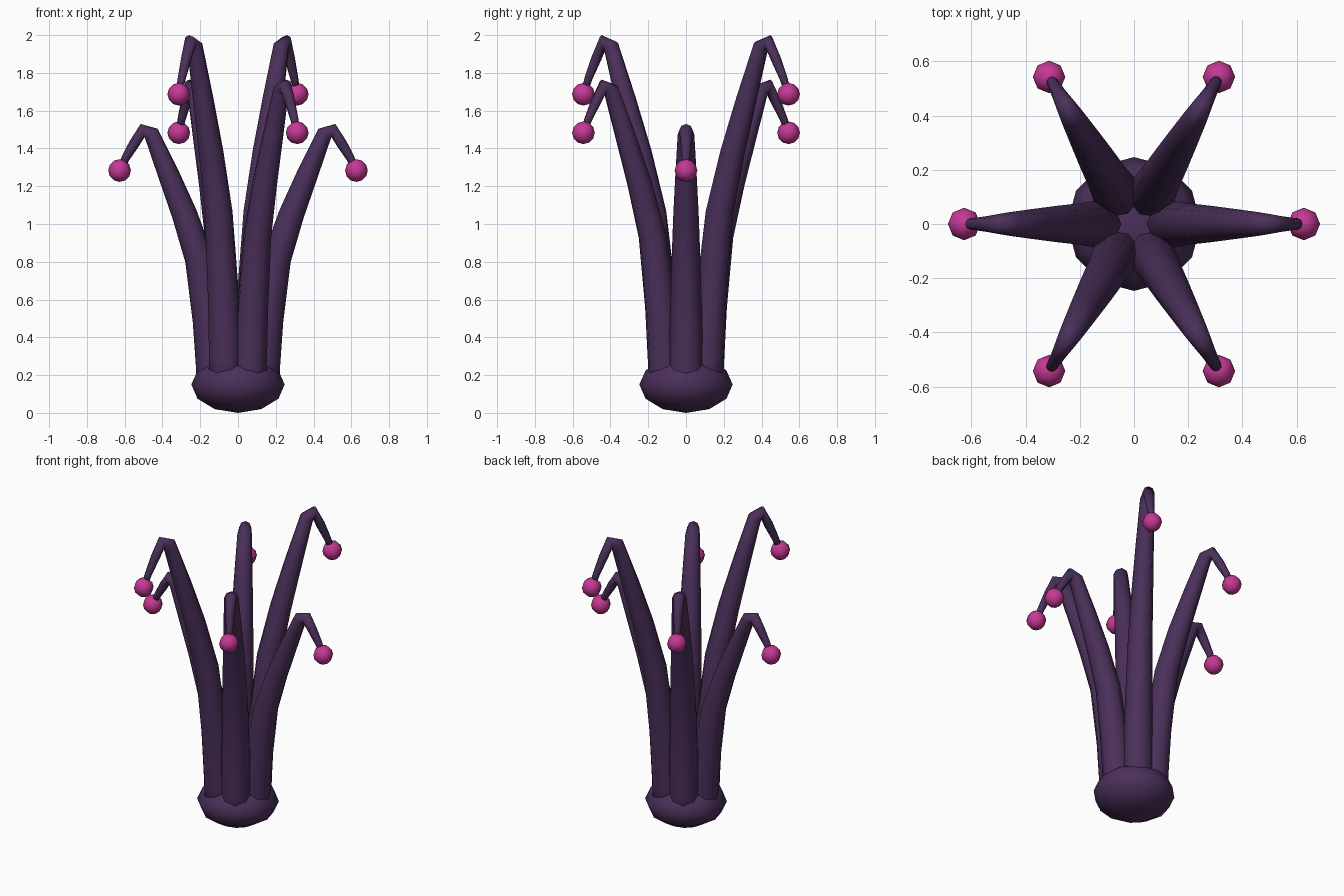
import bpy, bmesh, math
from mathutils import Vector

if "Cube" in bpy.data.objects:
    bpy.data.objects.remove(bpy.data.objects["Cube"])


def material(name, rgb):
    m = bpy.data.materials.new(name)
    m.diffuse_color = (*rgb, 1.0)
    m.use_nodes = True
    m.node_tree.nodes["Principled BSDF"].inputs["Base Color"].default_value = m.diffuse_color
    return m


PURPLE = material("dark purple", (0.070, 0.029, 0.102))
PINK = material("magenta pink", (0.56, 0.040, 0.30))


def finish(bm, name, mat):
    bmesh.ops.recalc_face_normals(bm, faces=bm.faces)
    for f in bm.faces:
        f.smooth = True
    me = bpy.data.meshes.new(name)
    bm.to_mesh(me)
    bm.free()
    me.materials.append(mat)
    ob = bpy.data.objects.new(name, me)
    bpy.context.collection.objects.link(ob)
    return ob


def ball(name, mat, centre, size, segments, rings):
    bm = bmesh.new()
    bmesh.ops.create_uvsphere(bm, u_segments=segments, v_segments=rings, radius=1)
    for v in bm.verts:
        v.co = Vector(a * b for a, b in zip(v.co, size)) + Vector(centre)
    return finish(bm, name, mat)


def stalk(name, path, angle, sides=8):
    """Tapered tube along (distance out, height, radius) points in one upright plane."""
    bm = bmesh.new()
    out = Vector((math.cos(angle), math.sin(angle), 0))
    side = Vector((-math.sin(angle), math.cos(angle), 0))
    pts = [out * r + Vector((0, 0, z)) for r, z, _ in path]
    rings = []
    for i, p in enumerate(pts):
        a = (p - pts[i - 1]).normalized() if i else Vector()
        b = (pts[i + 1] - p).normalized() if i < len(pts) - 1 else Vector()
        normal = side.cross((a + b).normalized())
        ring = []
        for k in range(sides):
            t = 2 * math.pi * k / sides
            ring.append(bm.verts.new(p + path[i][2] * (normal * math.cos(t) + side * math.sin(t))))
        rings.append(ring)
    for lo, hi in zip(rings, rings[1:]):
        for k in range(sides):
            n = (k + 1) % sides
            bm.faces.new((lo[k], lo[n], hi[n], hi[k]))
    bm.faces.new(rings[0])
    bm.faces.new(rings[-1])
    return finish(bm, name, PURPLE)


# Squashed round base
ball("base", PURPLE, (0, 0, 0.15), (0.247, 0.247, 0.15), 12, 6)

# Rising part: distance out, fraction of the rise, radius
RISE = [(0.125, 0.0, 0.092), (0.132, 0.11, 0.090), (0.155, 0.29, 0.085),
        (0.205, 0.52, 0.076), (0.285, 0.69, 0.067), (0.37, 0.84, 0.056),
        (0.457, 0.985, 0.044)]
# Drooping hook: distance out, drop below the peak, radius
HOOK = [(0.505, 0.0, 0.036), (0.55, 0.07, 0.028), (0.595, 0.145, 0.022), (0.627, 0.21, 0.018)]
BOTTOM = 0.08

# Six stalks, three heights repeated around the circle
for i in range(6):
    peak, tip = [(1.495, 1.283), (1.965, 1.687), (1.73, 1.483)][i % 3]
    angle = math.radians(60 * i)
    drop = (peak - tip) / 0.21
    path = [(r, BOTTOM + f * (peak - BOTTOM), w) for r, f, w in RISE]
    path += [(r, peak - d * drop, w) for r, d, w in HOOK]
    stalk(f"stalk_{i + 1}", path, angle)
    ball(f"stalk_tip_{i + 1}", PINK,
         (0.627 * math.cos(angle), 0.627 * math.sin(angle), tip), (0.06, 0.06, 0.06), 8, 6)
